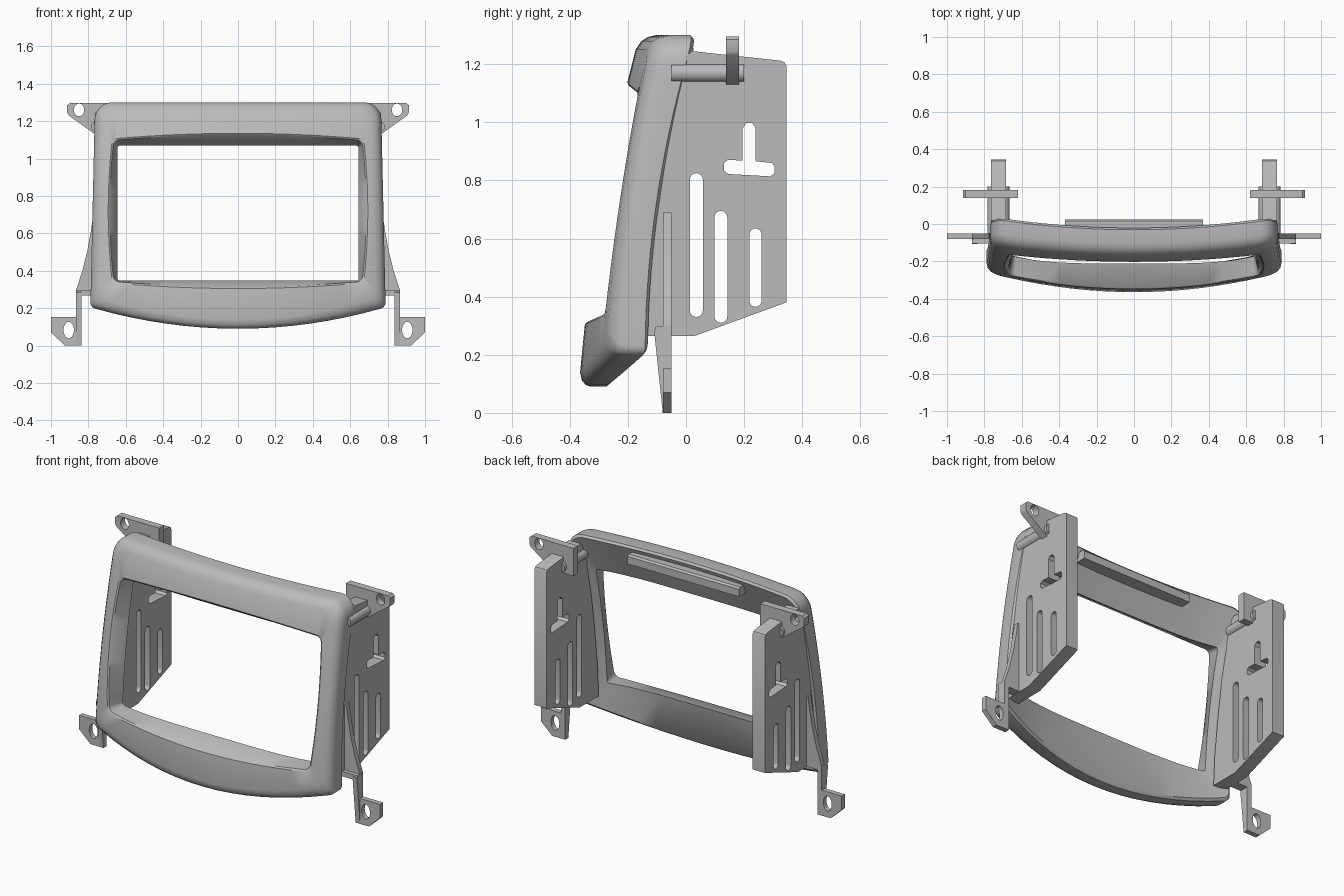
import bpy, bmesh
from math import sin, cos, pi
from mathutils import Matrix

cube = bpy.data.objects.get("Cube")
if cube:
    bpy.data.objects.remove(cube, do_unlink=True)

grey = bpy.data.materials.new("grey_plastic")
grey.use_nodes = True
grey.diffuse_color = (0.5, 0.5, 0.5, 1)
grey.node_tree.nodes["Principled BSDF"].inputs["Base Color"].default_value = (0.5, 0.5, 0.5, 1)


def finish(name, mesh, mirrored=False):
    """Link a mesh as an object with outward normals and sharp-edge smoothing."""
    bm = bmesh.new()
    bm.from_mesh(mesh)
    if mirrored:
        bmesh.ops.scale(bm, vec=(-1, 1, 1), verts=bm.verts)
    bmesh.ops.remove_doubles(bm, verts=bm.verts, dist=0.0005)
    bmesh.ops.recalc_face_normals(bm, faces=bm.faces)
    bm.to_mesh(mesh)
    bm.free()
    mesh.materials.clear()
    mesh.materials.append(grey)
    ob = bpy.data.objects.new(name, mesh)
    bpy.context.collection.objects.link(ob)
    bpy.ops.object.select_all(action='DESELECT')
    ob.select_set(True)
    bpy.context.view_layer.objects.active = ob
    bpy.ops.object.shade_smooth_by_angle(angle=0.6)
    return ob


def plate(name, loops, axis, lo, hi, mirrored=False):
    """Extrude an outline with holes along x (outline in y,z) or y (outline in x,z)."""
    cu = bpy.data.curves.new(name, 'CURVE')
    cu.dimensions, cu.fill_mode, cu.extrude = '2D', 'BOTH', (hi - lo) / 2
    for pts in loops:
        sp = cu.splines.new('POLY')
        sp.points.add(len(pts) - 1)
        for p, (a, b) in zip(sp.points, pts):
            p.co = (a, b, 0, 1)
        sp.use_cyclic_u = True
    tmp = bpy.data.objects.new(name + "_outline", cu)
    bpy.context.collection.objects.link(tmp)
    bpy.context.view_layer.update()
    dg = bpy.context.evaluated_depsgraph_get()
    mesh = bpy.data.meshes.new_from_object(tmp.evaluated_get(dg))
    bpy.data.objects.remove(tmp, do_unlink=True)
    mid = (lo + hi) / 2
    if axis == 'x':
        m = Matrix(((0, 0, 1, mid), (1, 0, 0, 0), (0, 1, 0, 0), (0, 0, 0, 1)))
    else:
        m = Matrix(((1, 0, 0, 0), (0, 0, -1, mid), (0, 1, 0, 0), (0, 0, 0, 1)))
    mesh.transform(m)
    return finish(name, mesh, mirrored)


def oval(ca, cb, ra, rb, n=20):
    return [(ca + ra * cos(2 * pi * i / n), cb + rb * sin(2 * pi * i / n)) for i in range(n)]


def slot(a0, a1, b0, b1, n=8):
    """Upright slot with round ends."""
    r, c = (a1 - a0) / 2, (a0 + a1) / 2
    arc = [pi * i / n for i in range(n + 1)]
    return ([(c + r * cos(t), b1 - r + r * sin(t)) for t in arc]
            + [(c - r * cos(t), b0 + r - r * sin(t)) for t in arc])


# ---- curved front frame ----
def rounded_loop(w, z0, z1, r_top, r_bot, top=0, side=0, bottom=0, taper=0, n=16, k=6):
    """Rounded rectangle in x,z with bowed sides."""
    h, zm = (z1 - z0) / 2, (z0 + z1) / 2
    corners = [(1, 1, r_top, 0), (-1, 1, r_top, 1), (-1, -1, r_bot, 2), (1, -1, r_bot, 3)]
    arcs = []
    for sx, sz, r, q in corners:
        arcs.append([(sx * (w - r) + r * cos((q + i / k) * pi / 2),
                      sz * (h - r) + r * sin((q + i / k) * pi / 2)) for i in range(k + 1)])
    pts = []
    for i, arc in enumerate(arcs):
        pts += arc
        (ax, az), (bx, bz) = arc[-1], arcs[(i + 1) % 4][0]
        pts += [(ax + (bx - ax) * j / n, az + (bz - az) * j / n) for j in range(1, n)]
    out = []
    for x, z in pts:
        u, v = x / w, z / h
        dz = max(v, 0) * top * (1 - u * u) - max(-v, 0) * bottom * (1 - u * u)
        out.append((x * (1 - taper * v) + u * side * (1 - v * v), zm + z + dz))
    return out


def y_front(x, z):
    return -0.275 + 0.03 * z + 0.077 * z * z - (0.10 - 0.035 * z) * (1 - (x / 0.78) ** 2)


def y_back(x, z):
    return -0.126 - 0.05 * z + 0.14 * z * z - (0.14 - 0.06 * z) * (1 - (x / 0.78) ** 2)


def y_inner(x, z):
    return -0.126 - 0.05 * z + 0.14 * z * z - 0.085 * (1 - (x / 0.78) ** 4)


# each ring: outline, depth from front (0) to back (1), back surface
rings = []
for d, t in ((0.012, 1), (0, 0.9), (0, 0.4), (0.006, 0.22), (0.022, 0.08), (0.05, 0)):
    rings.append((rounded_loop(0.777 - d, 0.205 + d, 1.3 - d, 0.09, 0.025 + d / 2,
                               bottom=0.115, taper=0.016), t, y_back))
rings.append((rounded_loop(0.672, 0.335, 1.105, 0.03, 0.03, 0.03, 0.022, 0.03), 0, y_inner))
rings.append((rounded_loop(0.664, 0.343, 1.097, 0.03, 0.03, 0.03, 0.022, 0.03), 0.06, y_inner))
rings.append((rounded_loop(0.645, 0.347, 1.07, 0.015, 0.015), 1, y_inner))

bm = bmesh.new()
rows = []
for pts, t, back in rings:
    rows.append([bm.verts.new((x, y_front(x, z) * (1 - t) + back(x, z) * t, z)) for x, z in pts])
count = len(rows[0])
for i, row in enumerate(rows):
    nxt = rows[(i + 1) % len(rows)]
    for j in range(count):
        k = (j + 1) % count
        bm.faces.new((row[j], row[k], nxt[k], nxt[j]))
frame_mesh = bpy.data.meshes.new("front_frame")
bm.to_mesh(frame_mesh)
bm.free()
finish("front_frame", frame_mesh)

# ---- bar behind the top edge ----
plate("top_rear_bar", [[(-0.09, 1.21), (0.025, 1.21), (0.025, 1.255), (0.015, 1.265), (-0.09, 1.265)]],
      'x', -0.37, 0.37)

# ---- outlines shared by both sides ----
side_outline = [(-0.15, 0.265), (0.03, 0.265), (0.345, 0.38), (0.345, 1.195), (0.338, 1.207),
                (0.325, 1.212), (0.02, 1.245), (-0.03, 1.2), (-0.04, 1.08), (-0.08, 0.9),
                (-0.11, 0.7), (-0.14, 0.45)]
tee_slot = [(0.145, 0.822), (0.29, 0.814), (0.305, 0.825), (0.305, 0.848), (0.295, 0.86),
            (0.24, 0.866), (0.24, 0.98), (0.228, 0.997), (0.207, 0.997), (0.195, 0.98),
            (0.195, 0.868), (0.145, 0.871), (0.13, 0.86), (0.13, 0.835)]
side_slots = [slot(0.013, 0.058, 0.33, 0.825), slot(0.098, 0.142, 0.31, 0.695),
              slot(0.218, 0.26, 0.365, 0.635)]
ear_outline = [(0.62, 1.13), (0.765, 1.13), (0.905, 1.23), (0.913, 1.245), (0.913, 1.285),
               (0.9, 1.296), (0.62, 1.296)]
foot_outline = [(0.74, 0.27), (0.84, 0.27), (0.84, 0), (0.925, 0), (1, 0.07), (1, 0.153),
                (0.865, 0.153), (0.865, 0.3), (0.832, 0.4), (0.805, 0.51), (0.787, 0.61),
                (0.775, 0.69), (0.74, 0.69)]
rib_outline = [(-0.08, 0), (-0.05, 0), (-0.05, 0.3), (-0.085, 0.297), (-0.108, 0.285), (-0.108, 0.265)]

for side, flip in (("left", False), ("right", True)):
    plate(side + "_side_plate", [side_outline, tee_slot] + side_slots, 'x', 0.685, 0.765, flip)
    plate(side + "_upper_ear", [ear_outline, oval(0.85, 1.26, 0.028, 0.034)], 'y', 0.138, 0.182, flip)
    plate(side + "_lower_bracket", [foot_outline, oval(0.905, 0.083, 0.028, 0.044)],
          'y', -0.08, -0.05, flip)
    plate(side + "_bracket_rib", [rib_outline], 'x', 0.838, 0.867, flip)
    plate(side + "_bracket_arm", [[(0.75, 0.268), (0.867, 0.268), (0.867, 0.298), (0.75, 0.298)]],
          'y', -0.105, -0.05, flip)
    # round pegs that carry the ear on either face of the side plate
    for place, px in (("outer", 0.752), ("inner", 0.698)):
        plate(f"{side}_{place}_peg", [oval(px, 1.17, 0.032, 0.032)], 'y', -0.05, 0.2, flip)
